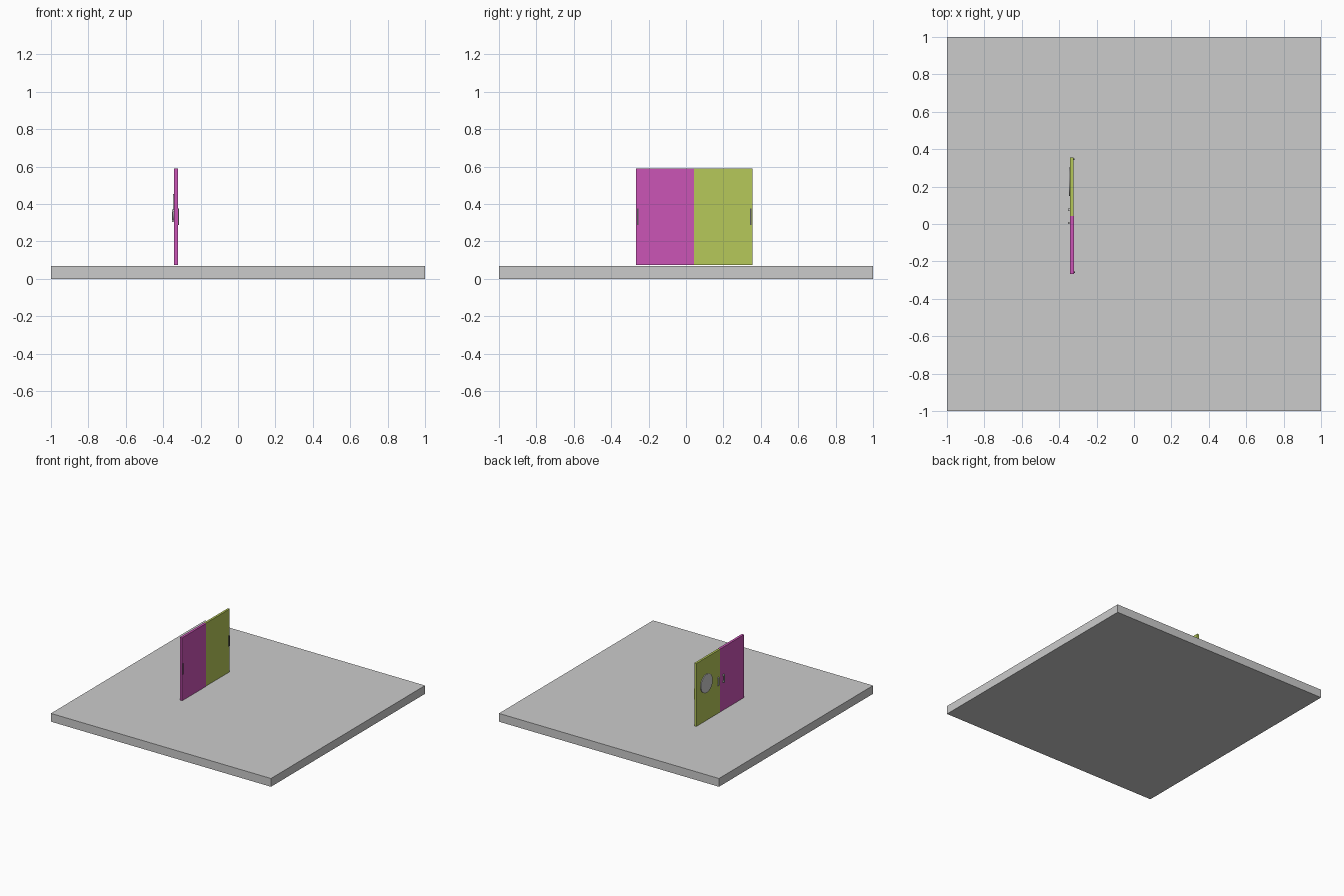
import bpy, math

if "Cube" in bpy.data.objects:
    bpy.data.objects.remove(bpy.data.objects["Cube"])


def material(name, rgb):
    m = bpy.data.materials.new(name)
    m.diffuse_color = (*rgb, 1)
    m.use_nodes = True
    m.node_tree.nodes["Principled BSDF"].inputs["Base Color"].default_value = m.diffuse_color
    return m


def box(name, lo, hi, mat=None):
    size = [b - a for a, b in zip(lo, hi)]
    mid = [(a + b) / 2 for a, b in zip(lo, hi)]
    bpy.ops.mesh.primitive_cube_add(size=1, location=mid)
    o = bpy.context.object
    o.name = name
    o.scale = size
    bpy.ops.object.transform_apply(location=False, rotation=False, scale=True)
    if mat:
        o.data.materials.append(mat)
    return o


magenta = material("magenta", (0.60, 0.09, 0.47))
green = material("green", (0.47, 0.58, 0.10))
dark = material("dark", (0.10, 0.10, 0.10))

# Floor slab
box("floor_slab", (-1, -1, 0), (1, 1, 0.068))

# Pair of door leaves
box("magenta_door", (-0.341, -0.267, 0.073), (-0.321, 0.044, 0.59), magenta)
box("green_door", (-0.342, 0.044, 0.073), (-0.324, 0.355, 0.59), green)

# Pull handles either side of the meeting edge: a grip on two short posts
for side, y, x in (("magenta", 0.006, -0.341), ("green", 0.076, -0.342)):
    box(side + "_handle_grip", (-0.353, y - 0.006, 0.304), (-0.348, y + 0.006, 0.37))
    for part, z in (("lower", 0.304), ("upper", 0.358)):
        box(f"{side}_handle_{part}_post", (-0.349, y - 0.006, z), (x, y + 0.006, z + 0.012))

# Edge hinges on the other face
for side, y, x in (("magenta", -0.259, -0.321), ("green", 0.345, -0.324)):
    box(side + "_hinge", (x, y - 0.004, 0.288), (x + 0.006, y + 0.004, 0.376), dark)

# Round window on the green door
bpy.ops.mesh.primitive_cylinder_add(vertices=32, radius=0.076, depth=0.008,
                                    location=(-0.344, 0.226, 0.379),
                                    rotation=(0, math.pi / 2, 0))
bpy.context.object.name = "round_window"
bpy.ops.object.shade_smooth_by_angle()
